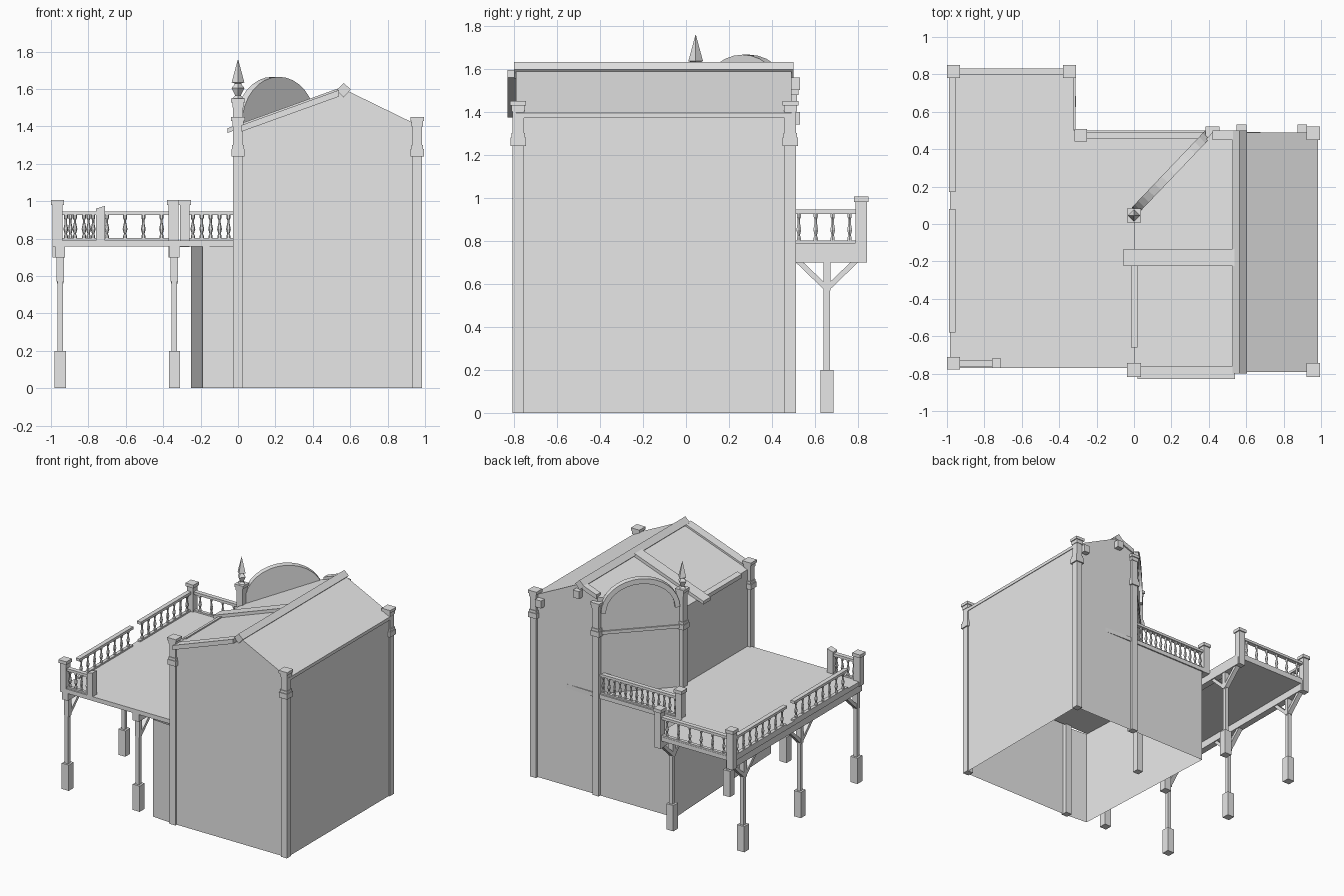
import bpy, bmesh, math

cube = bpy.data.objects.get("Cube")
if cube:
    bpy.data.objects.remove(cube, do_unlink=True)

stone = bpy.data.materials.new("plain grey")
stone.use_nodes = True
stone.diffuse_color = (0.8, 0.8, 0.8, 1)
stone.node_tree.nodes["Principled BSDF"].inputs["Base Color"].default_value = stone.diffuse_color


def finish(name, bm):
    bmesh.ops.recalc_face_normals(bm, faces=bm.faces)
    mesh = bpy.data.meshes.new(name)
    bm.to_mesh(mesh)
    bm.free()
    mesh.materials.append(stone)
    obj = bpy.data.objects.new(name, mesh)
    bpy.context.collection.objects.link(obj)
    return obj


def add_prism(bm, outline, near, far, place):
    """Loft an outline between two depths; place maps (u, v, depth) to xyz."""
    a = [bm.verts.new(place(u, v, near)) for u, v in outline]
    b = [bm.verts.new(place(u, v, far)) for u, v in outline]
    bm.faces.new(a)
    bm.faces.new(b[::-1])
    for i in range(len(a)):
        j = (i + 1) % len(a)
        bm.faces.new((a[j], a[i], b[i], b[j]))


def along_y(u, v, d):
    return (u, d, v)


def along_x(u, v, d):
    return (d, u, v)


def along_z(u, v, d):
    return (u, v, d)


def prism(name, outline, near, far, place=along_y):
    bm = bmesh.new()
    add_prism(bm, outline, near, far, place)
    return finish(name, bm)


def add_box(bm, x, y, half, low, high, half_y=None):
    hy = half if half_y is None else half_y
    add_prism(bm, [(x - half, y - hy), (x + half, y - hy), (x + half, y + hy), (x - half, y + hy)],
              low, high, along_z)


def add_lathe(bm, x, y, profile, sides):
    """Stack rings of (radius, height) around a vertical axis."""
    rings = []
    for r, z in profile:
        rings.append([bm.verts.new((x + r * math.cos(math.tau * k / sides),
                                    y + r * math.sin(math.tau * k / sides), z)) for k in range(sides)])
    for low, high in zip(rings, rings[1:]):
        for k in range(sides):
            n = (k + 1) % sides
            bm.faces.new((low[k], low[n], high[n], high[k]))
    bm.faces.new(rings[0][::-1])
    bm.faces.new(rings[-1])


RIDGE, EAST, SOUTH, NORTH = 0.565, 0.975, -0.79, 0.49
DECK, DECK_LOW = 0.79, 0.757


def roof_height(x):
    if x <= RIDGE:
        return 1.385 + 0.36 * x
    return 1.59 - 0.5 * (x - RIDGE)


# House shell, open below
bm = bmesh.new()
plan = [(0, SOUTH), (RIDGE, SOUTH), (EAST, SOUTH), (EAST, NORTH), (RIDGE, NORTH), (0.42, NORTH), (0, 0.05)]
for i, (x, y) in enumerate(plan):
    nx, ny = plan[(i + 1) % len(plan)]
    base = DECK_LOW if i >= 5 else 0
    bm.faces.new([bm.verts.new(p) for p in ((x, y, base), (nx, ny, base),
                                            (nx, ny, roof_height(nx)), (x, y, roof_height(x)))])
west_slope = [plan[k] for k in (0, 1, 4, 5, 6)]
east_slope = plan[1:5]
for slope in (west_slope, east_slope):
    bm.faces.new([bm.verts.new((x, y, roof_height(x))) for x, y in slope])
finish("house_walls", bm)

# Lower walls under the terrace
bm = bmesh.new()
lower = [(0, SOUTH), (-0.19, -0.775), (-0.25, NORTH), (0.42, NORTH)]
for (x, y), (nx, ny) in zip(lower, lower[1:]):
    bm.faces.new([bm.verts.new(p) for p in ((x, y, 0), (nx, ny, 0), (nx, ny, DECK_LOW), (x, y, DECK_LOW))])
finish("lower_walls", bm)

# Roof trims
prism("east_roof_slab", [(RIDGE, 1.6), (RIDGE, 1.575), (0.985, 1.37), (0.985, 1.395)], SOUTH, NORTH)
prism("ridge_beam", [(RIDGE - 0.038, 1.593), (RIDGE, 1.632), (RIDGE + 0.038, 1.597), (RIDGE, 1.555)],
      -0.8, 0.5)


def sloped(x0, x1, lift, thick):
    a, b = roof_height(x0) + lift, roof_height(x1) + lift
    return [(x0, a), (x1, b), (x1, b + thick), (x0, a + thick)]


prism("roof_plank", sloped(-0.055, 0.54, 0.0, 0.025), -0.225, -0.135)
prism("front_barge_board", sloped(0.02, 0.54, -0.02, 0.035), -0.83, -0.76)
prism("rear_barge_board", sloped(0.42, 0.54, -0.015, 0.035), 0.45, 0.5)
prism("west_eave", sloped(-0.015, 0.02, -0.02, 0.03), -0.66, -0.22)
bm = bmesh.new()
for x, z in ((0.575, 1.5), (0.9, 1.34)):
    add_box(bm, x, 0.505, 0.026, z, z + 0.058)
finish("rear_corbels", bm)

# Corner pillars with collars and caps
bm = bmesh.new()
for x, y, top in ((0.958, -0.78, 1.45), (0, -0.78, 1.45), (0.958, 0.485, 1.45),
                  (0.42, 0.485, 1.5), (0, 0.045, 1.55)):
    add_box(bm, x, y, 0.026, 0, top)
    add_box(bm, x, y, 0.036, 1.24, 1.28)
    add_box(bm, x, y, 0.031, 1.28, 1.3)
    add_box(bm, x, y, 0.03, top - 0.05, top - 0.02)
    add_box(bm, x, y, 0.037, top - 0.022, top)
finish("corner_pillars", bm)

# Spire on the west pillar
bm = bmesh.new()
add_lathe(bm, 0, 0.045, [(0.03, 1.55), (0.014, 1.565), (0.022, 1.58), (0.034, 1.605), (0.016, 1.628),
                         (0.034, 1.635), (0.03, 1.65), (0.001, 1.757)], 4)
finish("spire", bm)

# Arched diagonal wall
SPAN = math.hypot(0.42, 0.44)


def arc(rx, rise, base=1.42, steps=16):
    return [(SPAN / 2 - rx * math.cos(math.pi * k / steps),
             base + rise * math.sin(math.pi * k / steps)) for k in range(steps + 1)]


half = SPAN / 2 - 0.02
outer, inner = arc(half, 0.245), arc(half - 0.035, 0.205)
arch_parts = [
    prism("arch_panel", [(0.02, DECK)] + outer + [(SPAN - 0.02, DECK)], -0.012, 0.012),
    prism("arch_moulding", outer + inner[::-1], -0.012, 0.035),
    prism("arch_band", [(0, 1.25), (SPAN, 1.25), (SPAN, 1.275), (0, 1.275)], 0, 0.022),
]
for part in arch_parts:
    part.location = (0, 0.05, 0)
    part.rotation_euler.z = math.atan2(0.44, 0.42)

# Terrace deck
prism("terrace_deck", [(-0.985, -0.77), (0.96, -0.77), (0.96, 0.48), (0.42, 0.5), (-0.32, 0.5),
                       (-0.32, 0.83), (-0.985, 0.83)], DECK_LOW, DECK, along_z)

# Timber supports
bm = bmesh.new()
for x in (-0.95, -0.34):
    add_box(bm, x, 0.03, 0.026, 0.7, DECK_LOW + 0.005, 0.8)
    for y in (0.655, -0.04, -0.735):
        add_box(bm, x, y, 0.03, 0, 0.2)
        add_box(bm, x, y, 0.015, 0.2, 0.7)
        add_box(bm, x, y, 0.02, 0.57, 0.7, 0.016)
        for side in (-1, 1):
            if y < -0.5 and side < 0:
                continue
            strut = [(y, 0.56), (y + side * 0.145, 0.7), (y + side * 0.11, 0.7), (y, 0.595)]
            add_prism(bm, strut, x - 0.018, x + 0.018, along_x)
finish("terrace_supports", bm)

# Railing posts
bm = bmesh.new()
for x, y in ((-0.965, 0.815), (-0.345, 0.815), (-0.965, -0.745), (-0.285, 0.475)):
    add_box(bm, x, y, 0.026, 0.7 if y > 0.5 else 0.755, 0.98)
    add_box(bm, x, y, 0.034, 0.98, 1.005)
finish("railing_posts", bm)
prism("broken_post", [(-0.76, DECK_LOW), (-0.71, DECK_LOW), (-0.71, 0.975), (-0.76, 0.96)], -0.77, -0.72)

# Rails and turned balusters
rails, balusters = bmesh.new(), bmesh.new()
turning = [(0.011, 0.8), (0.011, 0.815), (0.006, 0.825), (0.013, 0.85), (0.006, 0.885),
           (0.006, 0.9), (0.011, 0.91), (0.011, 0.928)]


def railing(start, end, fixed, count, runs_x):
    mid, reach = (start + end) / 2, (end - start) / 2
    for low, high, width in ((DECK - 0.005, 0.802, 0.013), (0.925, 0.945, 0.017)):
        if runs_x:
            add_box(rails, mid, fixed, reach, low, high, width)
        else:
            add_box(rails, fixed, mid, width, low, high, reach)
    for k in range(count):
        at = start + (end - start) * (k + 0.5) / count
        x, y = (at, fixed) if runs_x else (fixed, at)
        add_lathe(balusters, x, y, turning, 6)


railing(-0.945, -0.36, 0.815, 6, True)
railing(-0.265, 0.4, 0.475, 14, True)
railing(-0.945, -0.75, -0.745, 4, True)
railing(-0.58, 0.08, -0.972, 8, False)
railing(0.17, 0.8, -0.972, 8, False)
finish("railing_rails", rails)
finish("balusters", balusters)
